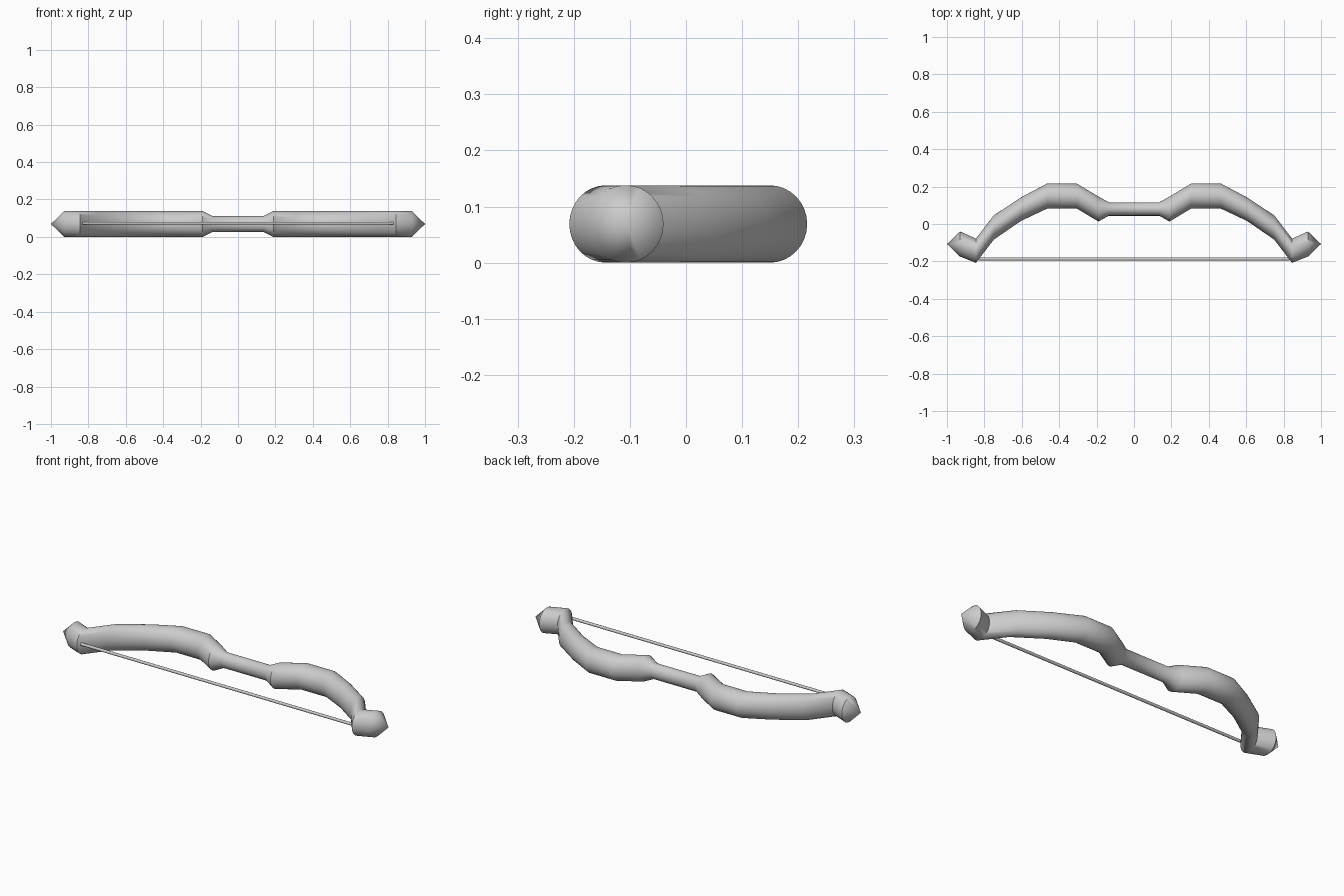
import bpy, bmesh, math
from mathutils import Matrix

if "Cube" in bpy.data.objects:
    bpy.data.objects.remove(bpy.data.objects["Cube"])

SIDES = 32
MID_Z = 0.069

grey = bpy.data.materials.new("plain_grey")
grey.use_nodes = True
grey.diffuse_color = (0.6, 0.6, 0.6, 1)
grey.node_tree.nodes["Principled BSDF"].inputs["Base Color"].default_value = (0.6, 0.6, 0.6, 1)


def finish(name, bm, angle):
    bmesh.ops.recalc_face_normals(bm, faces=bm.faces)
    mesh = bpy.data.meshes.new(name)
    bm.to_mesh(mesh)
    bm.free()
    mesh.materials.append(grey)
    obj = bpy.data.objects.new(name, mesh)
    bpy.context.collection.objects.link(obj)
    bpy.ops.object.select_all(action="DESELECT")
    obj.select_set(True)
    bpy.context.view_layer.objects.active = obj
    bpy.ops.object.shade_smooth_by_angle(angle=math.radians(angle))
    return obj


# Half of the bow: x, centre y, radius in y, radius in z
half = [
    (0.135, 0.08, 0.036, 0.042),
    (0.19, 0.08, 0.067, 0.069),
    (0.305, 0.149, 0.067, 0.069),
    (0.465, 0.149, 0.067, 0.069),
    (0.605, 0.079, 0.063, 0.069),
    (0.75, -0.019, 0.065, 0.069),
    (0.845, -0.143, 0.065, 0.069),
    (0.93, -0.107, 0.067, 0.069),
]
stations = [(-x, y, ry, rz) for x, y, ry, rz in reversed(half)] + half

# Bow body: grip, limbs and pointed ends in one skin
bm = bmesh.new()
rings = []
for x, y, ry, rz in stations:
    turns = [2 * math.pi * i / SIDES for i in range(SIDES)]
    rings.append([bm.verts.new((x, y + ry * math.cos(t), MID_Z + rz * math.sin(t))) for t in turns])
for a, b in zip(rings, rings[1:]):
    for i in range(SIDES):
        j = (i + 1) % SIDES
        bm.faces.new((a[i], a[j], b[j], b[i]))
for ring, x in ((rings[0], -1), (rings[-1], 1)):
    tip = bm.verts.new((x, -0.107, MID_Z))
    for i in range(SIDES):
        bm.faces.new((ring[i], ring[(i + 1) % SIDES], tip))
finish("bow_body", bm, 50)

# Bowstring
bm = bmesh.new()
place = Matrix.Translation((0, -0.187, 0.073)) @ Matrix.Rotation(math.pi / 2, 4, "Y")
bmesh.ops.create_cone(bm, cap_ends=True, segments=16, radius1=0.008, radius2=0.008,
                      depth=1.665, matrix=place)
finish("bowstring", bm, 40)
